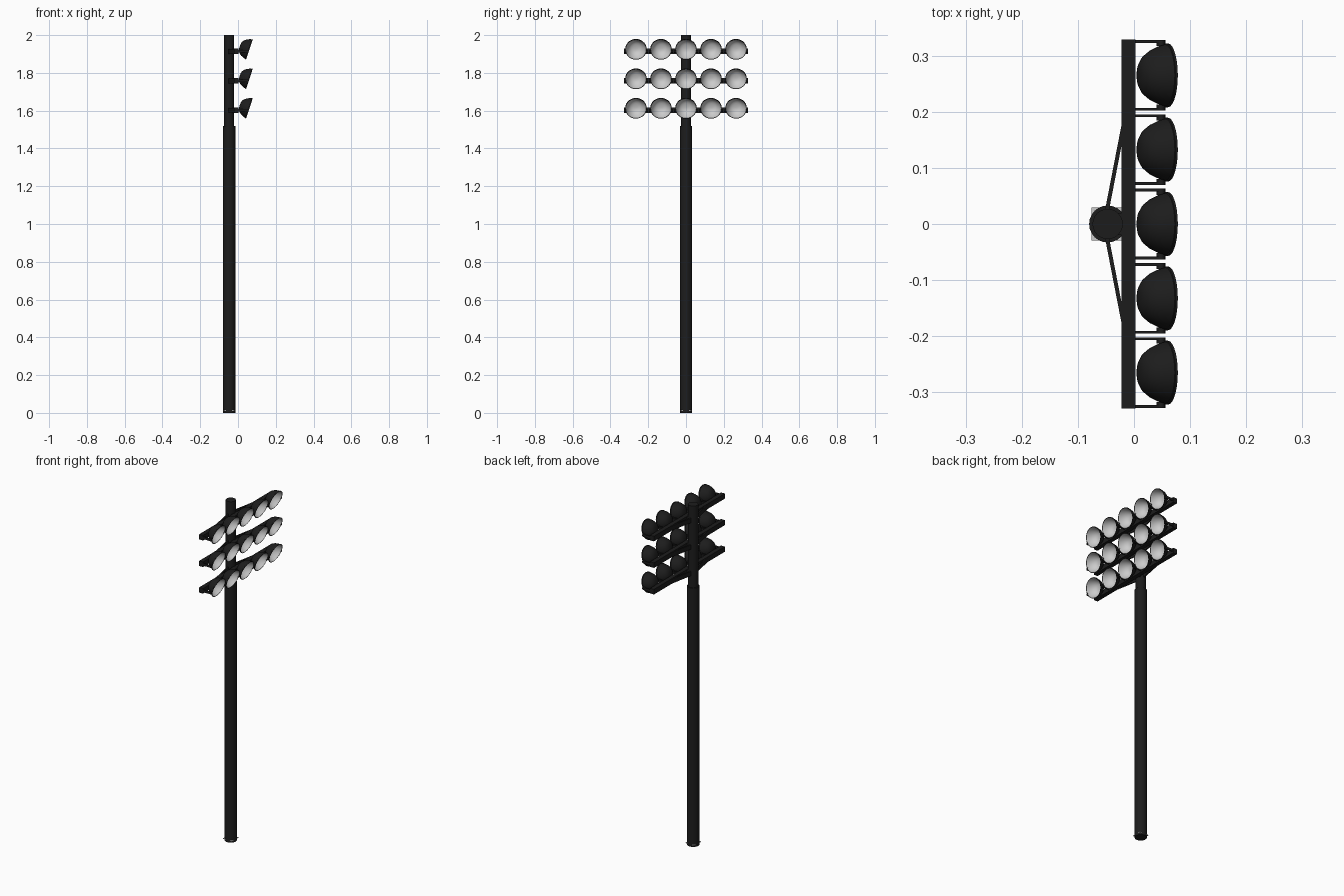
import bpy, bmesh, math
from mathutils import Matrix, Vector

if "Cube" in bpy.data.objects:
    bpy.data.objects.remove(bpy.data.objects["Cube"])


def material(name, rgb):
    m = bpy.data.materials.new(name)
    m.diffuse_color = (*rgb, 1)
    m.use_nodes = True
    m.node_tree.nodes["Principled BSDF"].inputs["Base Color"].default_value = m.diffuse_color
    return m


BLACK = material("black_paint", (0.012, 0.012, 0.012))
SILVER = material("reflector_silver", (0.75, 0.75, 0.75))
POLE_X = -0.047
TILT = math.radians(18)


def finish(name, bm, mat, smooth=True):
    bmesh.ops.recalc_face_normals(bm, faces=bm.faces)
    me = bpy.data.meshes.new(name)
    bm.to_mesh(me)
    bm.free()
    ob = bpy.data.objects.new(name, me)
    bpy.context.collection.objects.link(ob)
    if mat:
        me.materials.append(mat)
    if smooth:
        bpy.ops.object.select_all(action='DESELECT')
        ob.select_set(True)
        bpy.context.view_layer.objects.active = ob
        bpy.ops.object.shade_smooth_by_angle(angle=math.radians(35))
    return ob


def add_box(bm, center, size, rot=Matrix()):
    m = Matrix.Translation(center) @ rot @ Matrix.Diagonal((*size, 1))
    bmesh.ops.create_cube(bm, size=1, matrix=m)


def add_cyl(bm, center, r, depth, seg=24, rot=Matrix()):
    bmesh.ops.create_cone(bm, cap_ends=True, segments=seg, radius1=r, radius2=r,
                          depth=depth, matrix=Matrix.Translation(center) @ rot)


def lathe(name, profile, mat, flip=False):
    """Spin an (r, x) profile around the x axis."""
    bm = bmesh.new()
    vs = [bm.verts.new((x, r, 0)) for r, x in profile]
    es = [bm.edges.new(p) for p in zip(vs, vs[1:])]
    bmesh.ops.spin(bm, geom=vs + es, axis=(1, 0, 0), cent=(0, 0, 0),
                   angle=math.tau, steps=28, use_merge=True)
    bmesh.ops.remove_doubles(bm, verts=bm.verts, dist=1e-5)
    ob = finish(name, bm, mat)
    if flip:
        ob.data.flip_normals()
    return ob


# Two-stage pole
bm = bmesh.new()
add_cyl(bm, (POLE_X, 0, 0.76), 0.033, 1.52)
finish("lower_pole", bm, BLACK)
bm = bmesh.new()
add_cyl(bm, (POLE_X, 0, 1.75), 0.027, 0.5)
finish("upper_pole", bm, BLACK)

# Square foot plate
bm = bmesh.new()
add_box(bm, (POLE_X, 0, 0.012), (0.058, 0.058, 0.004))
finish("foot_plate", bm, None, False)

# Master lamp: dark shell with rim, and silver reflector bowl inside
shell = lathe("lamp_shell", [(0, -0.054), (0.012, -0.0535), (0.024, -0.051), (0.035, -0.044),
                             (0.045, -0.031), (0.052, -0.016), (0.055, -0.005),
                             (0.057, -0.004), (0.057, 0), (0.0545, 0)], BLACK)
bowl = lathe("lamp_reflector", [(0, -0.049), (0.012, -0.0485), (0.023, -0.046), (0.033, -0.040),
                                (0.043, -0.028), (0.050, -0.014), (0.0545, 0)], SILVER, True)
lamp_parts = (shell, bowl)

side = Matrix.Rotation(math.pi / 2, 4, 'X')
for row in range(3):
    z = 1.602 + row * 0.156
    # Crossbar with pole clamp
    bm = bmesh.new()
    add_box(bm, (-0.0095, 0, z), (0.025, 0.658, 0.03))
    add_box(bm, (-0.022, 0, z), (0.02, 0.04, 0.03))
    finish(f"crossbar_{row}", bm, BLACK, False)

    # Diagonal braces from the pole to the bar
    bm = bmesh.new()
    for s in (-1, 1):
        a, b = Vector((-0.049, s * 0.02, z)), Vector((-0.018, s * 0.18, z))
        d = b - a
        add_box(bm, (a + b) / 2, (d.length, 0.007, 0.026),
                Matrix.Rotation(math.atan2(d.y, d.x), 4, 'Z'))
    finish(f"braces_{row}", bm, BLACK, False)

    # Lamp yokes: arms and pivots
    bm = bmesh.new()
    for i in range(-2, 3):
        for s in (-1, 1):
            y = i * 0.1325 + s * 0.0605
            add_box(bm, (0.026, y, z), (0.055, 0.005, 0.014))
            add_cyl(bm, (0.048, y - s * 0.003, z), 0.008, 0.011, 12, side)
    finish(f"lamp_yokes_{row}", bm, BLACK)

    # Lamps tilted downwards
    for i in range(-2, 3):
        for part in lamp_parts:
            ob = part.copy()
            ob.name = f"{part.name}_{row}_{i + 2}"
            ob.matrix_world = (Matrix.Translation((0.0605, i * 0.1325, z + 0.01))
                               @ Matrix.Rotation(TILT, 4, 'Y'))
            bpy.context.collection.objects.link(ob)

for part in lamp_parts:
    bpy.data.objects.remove(part)
